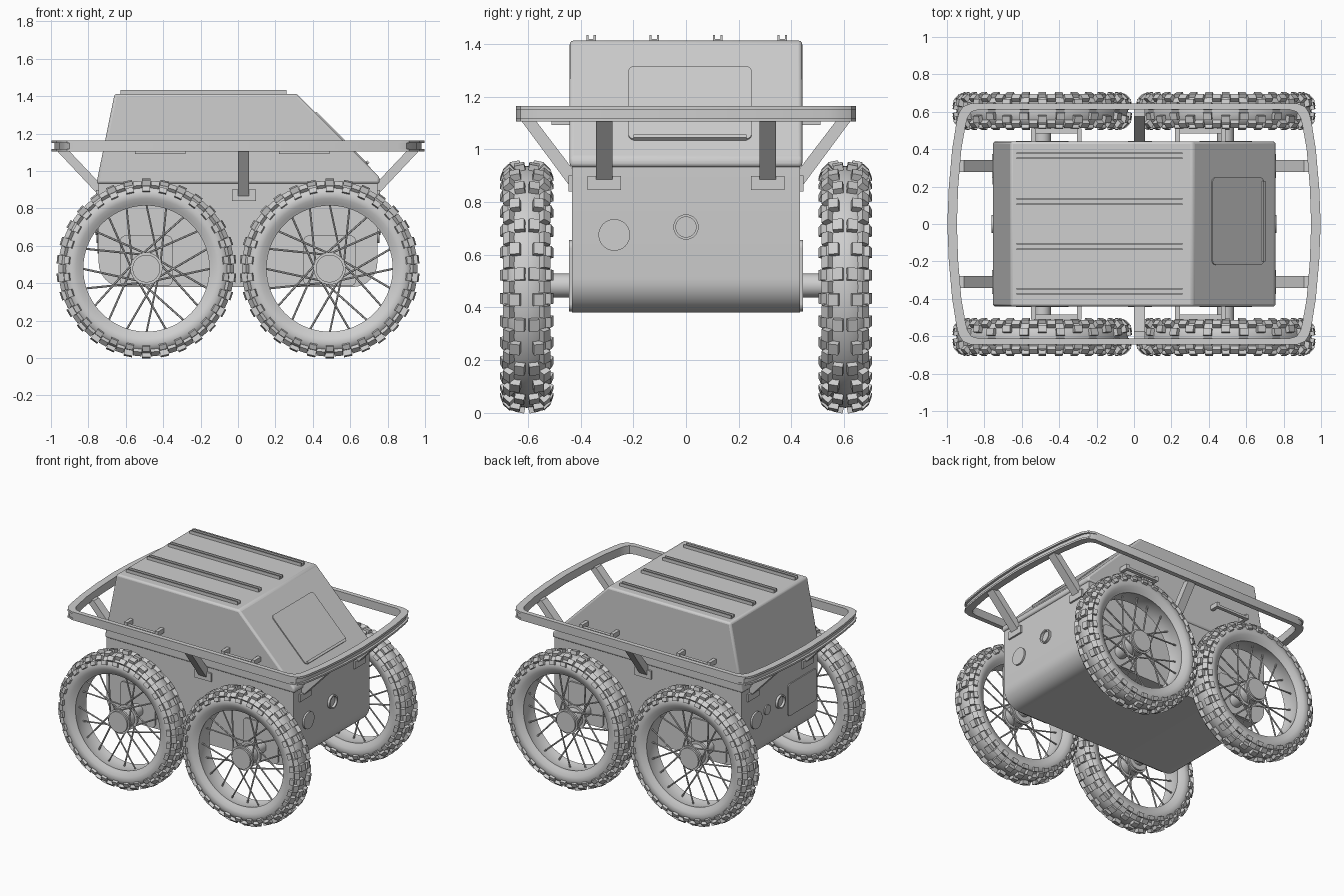
import bpy, bmesh, math
from mathutils import Vector, Matrix

if "Cube" in bpy.data.objects:
    bpy.data.objects.remove(bpy.data.objects["Cube"], do_unlink=True)

grey = bpy.data.materials.new("plain grey")
grey.use_nodes = True
GREY = (0.62, 0.62, 0.62, 1)
grey.diffuse_color = GREY
grey.node_tree.nodes["Principled BSDF"].inputs["Base Color"].default_value = GREY


def finish(name, bm, smooth=False, bevel=0):
    bmesh.ops.recalc_face_normals(bm, faces=bm.faces)
    me = bpy.data.meshes.new(name)
    bm.to_mesh(me)
    bm.free()
    me.materials.append(grey)
    ob = bpy.data.objects.new(name, me)
    bpy.context.collection.objects.link(ob)
    if bevel:
        mod = ob.modifiers.new("bevel", 'BEVEL')
        mod.width, mod.segments = bevel, 3
    if smooth:
        bpy.ops.object.select_all(action='DESELECT')
        bpy.context.view_layer.objects.active = ob
        ob.select_set(True)
        bpy.ops.object.shade_smooth_by_angle(angle=math.radians(35))
    return ob


MAPS = {'x': lambda u, v, w: (w, u, v),
        'y': lambda u, v, w: (u, w, v),
        'z': lambda u, v, w: (u, v, w)}


def add_prism(bm, pts, axis, lo, hi):
    f = MAPS[axis]
    a = [bm.verts.new(f(u, v, lo)) for u, v in pts]
    b = [bm.verts.new(f(u, v, hi)) for u, v in pts]
    n = len(pts)
    bm.faces.new(a)
    bm.faces.new(b)
    for i in range(n):
        bm.faces.new((a[i], a[(i + 1) % n], b[(i + 1) % n], b[i]))


def prism(name, pts, axis, lo, hi, smooth=False, bevel=0):
    bm = bmesh.new()
    add_prism(bm, pts, axis, lo, hi)
    return finish(name, bm, smooth, bevel)


def rect(u0, u1, v0, v1):
    return [(u0, v0), (u1, v0), (u1, v1), (u0, v1)]


def circle(cu, cv, r, n=32):
    return [(cu + r * math.cos(2 * math.pi * i / n), cv + r * math.sin(2 * math.pi * i / n)) for i in range(n)]


def rounded(pts, radii, steps=8):
    """Round each corner of a polygon with a curve of the given size."""
    out = []
    for i, p in enumerate(pts):
        p, r = Vector(p), radii[i]
        if r == 0:
            out.append(tuple(p))
            continue
        a = p + (Vector(pts[i - 1]) - p).normalized() * r
        b = p + (Vector(pts[(i + 1) % len(pts)]) - p).normalized() * r
        c = a + b - p
        for k in range(steps + 1):
            t = k / steps * math.pi / 2
            out.append(tuple(c + (a - c) * math.cos(t) + (b - c) * math.sin(t)))
    return out


def lathe(bm, profile, n):
    """Revolve a closed (y, r) profile around the y axis."""
    rings = []
    for i in range(n):
        t = 2 * math.pi * i / n
        rings.append([bm.verts.new((r * math.cos(t), y, r * math.sin(t))) for y, r in profile])
    m = len(profile)
    for i in range(n):
        p, q = rings[i], rings[(i + 1) % n]
        for j in range(m):
            bm.faces.new((p[j], p[(j + 1) % m], q[(j + 1) % m], q[j]))


# Lower hull and cabin shell
hull = rounded(rect(-0.745, 0.745, 0.38, 0.935), [0.13, 0.13, 0, 0])
prism("hull", hull, 'y', -0.432, 0.432, smooth=True)
cabin = [(-0.757, 0.932), (0.757, 0.932), (0.757, 0.967), (0.315, 1.412), (-0.66, 1.412)]
prism("cabin", cabin, 'y', -0.441, 0.441, smooth=True, bevel=0.014)

# Hatch on the sloping face, with a lip along its lower edge
hatch_frame = Matrix.Translation((0.552, 0.015, 1.172)) @ Matrix.Rotation(math.radians(45.3), 4, 'Y')
hatch = prism("slope_hatch", rounded(rect(-0.195, 0.195, -0.233, 0.233), [0.025] * 4), 'z', -0.01, 0.008)
lip = prism("hatch_lip", rect(0.18, 0.197, -0.215, 0.215), 'z', 0, 0.018)
for ob in (hatch, lip):
    ob.matrix_world = hatch_frame

# Roof channels
for i, y in enumerate((-0.36, -0.12, 0.12, 0.365)):
    channel = [(y - 0.018, 1.408), (y + 0.018, 1.408), (y + 0.018, 1.434), (y + 0.01, 1.434),
               (y + 0.01, 1.418), (y - 0.01, 1.418), (y - 0.01, 1.434), (y - 0.018, 1.434)]
    prism(f"roof_channel_{i + 1}", channel, 'x', -0.627, 0.26)


# Guard rail: quarter outlines mirrored into full loops
def full_loop(q):
    half = q + [(-x, y) for x, y in reversed(q)]
    return half + [(x, -y) for x, y in reversed(half) if y > 0]


OUTER = [(0.998, 0), (0.99, 0.2), (0.972, 0.4), (0.95, 0.54), (0.938, 0.59), (0.915, 0.628), (0.87, 0.645)]
INNER = [(0.947, 0), (0.94, 0.2), (0.923, 0.4), (0.9, 0.53), (0.89, 0.57), (0.87, 0.6), (0.83, 0.612)]


def ring(name, outer, inner, z0, z1):
    bm = bmesh.new()
    o, i = full_loop(outer), full_loop(inner)
    loops = [[bm.verts.new((x, y, z)) for x, y in l] for l, z in ((o, z0), (o, z1), (i, z1), (i, z0))]
    n = len(o)
    for a in range(4):
        p, q = loops[a], loops[(a + 1) % 4]
        for k in range(n):
            bm.faces.new((p[k], p[(k + 1) % n], q[(k + 1) % n], q[k]))
    return finish(name, bm, smooth=True)


ring("rail_lower_lip", OUTER, INNER, 1.105, 1.118)
ring("rail_web", [(x * 0.984, y) for x, y in OUTER], INNER, 1.118, 1.149)
ring("rail_upper_lip", OUTER, INNER, 1.149, 1.164)

# Rail struts with mounting pads, plus grab handles on the cabin sides
for s, side in ((1, "back"), (-1, "front")):
    strut = [(s * y, z) for y, z in ((0.43, 0.845), (0.63, 1.115), (0.575, 1.115), (0.43, 0.925))]
    prism(f"{side}_strut", strut, 'x', 0.0, 0.06)
    prism(f"{side}_strut_pad", rect(-0.033, 0.097, 0.84, 0.9), 'y', s * 0.425, s * 0.445)
    for x0, x1, end in ((-0.55, -0.28, "right"), (0.22, 0.49, "left")):
        bm = bmesh.new()
        add_prism(bm, rect(x0, x1, 1.092, 1.108), 'y', s * 0.485, s * 0.51)
        for x in (x0, x1 - 0.025):
            add_prism(bm, rect(x, x + 0.025, 1.092, 1.125), 'y', s * 0.435, s * 0.51)
        finish(f"{side}_{end}_handle", bm)
for s, end in ((1, "left"), (-1, "right")):
    for y in (-0.31, 0.31):
        tag = f"{end}_{'back' if y > 0 else 'front'}"
        strut = [(s * x, z) for x, z in ((0.735, 0.86), (0.975, 1.115), (0.91, 1.115), (0.735, 0.93))]
        prism(f"{tag}_end_strut", strut, 'y', y - 0.031, y + 0.031)
        prism(f"{tag}_end_strut_pad", rect(y - 0.063, y + 0.063, 0.845, 0.898), 'x', s * 0.735, s * 0.758)


# Ports and covers on the end faces
def port_ring(name, y, z, r, x0, x1):
    bm = bmesh.new()
    lathe(bm, [(x0, r), (x1, r), (x1, r * 0.8), (x0, r * 0.8)], 32)
    ob = finish(name, bm, smooth=True)
    ob.matrix_world = Matrix.Translation((0, y, z)) @ Matrix.Rotation(-math.pi / 2, 4, 'Z')


prism("left_round_cover", circle(-0.272, 0.675, 0.06), 'x', 0.735, 0.757, smooth=True)
port_ring("left_port_ring", 0, 0.705, 0.048, 0.735, 0.762)
prism("right_round_cover", circle(0.272, 0.675, 0.06), 'x', -0.757, -0.735, smooth=True)
prism("right_small_cover", circle(0.145, 0.7, 0.035), 'x', -0.753, -0.735, smooth=True)
port_ring("right_port_ring", 0, 0.705, 0.048, -0.762, -0.735)
prism("right_panel", rounded(rect(-0.41, -0.09, 0.56, 0.79), [0.02] * 4), 'x', -0.752, -0.735)

# Wheel meshes, built once around the y axis
TIRE = [(-0.062, 0.337), (-0.07, 0.352), (-0.084, 0.375), (-0.089, 0.402), (-0.078, 0.43), (-0.045, 0.452)]
tire_profile = TIRE + [(0, 0.459)] + [(-y, r) for y, r in reversed(TIRE)] + [(0.03, 0.345), (-0.03, 0.345)]
R_WHEEL = 0.478
ROWS = 30


def make_tire(name):
    bm = bmesh.new()
    lathe(bm, tire_profile, 72)
    for i in range(ROWS):
        turn = Matrix.Rotation(2 * math.pi * i / ROWS, 4, 'Y')
        half_turn = Matrix.Rotation(2 * math.pi * (i + 0.5) / ROWS, 4, 'Y')
        y_mid = 0.026 if i % 2 else 0.043
        for s in (-1, 1):
            # tread block, shoulder block and side block: (rotation, y, radius, tilt, size)
            for rot, y, r, tilt, size in (
                    (turn, y_mid, 0.462, 0.2, (0.046, 0.038, 0.03)),
                    (half_turn, 0.068, 0.447, 0.75, (0.046, 0.034, 0.03)),
                    (turn, 0.086, 0.425, 1.2, (0.04, 0.028, 0.022))):
                m = (rot @ Matrix.Translation((0, s * y, r)) @ Matrix.Rotation(-s * tilt, 4, 'X')
                     @ Matrix.Diagonal((*size, 1)))
                bmesh.ops.create_cube(bm, size=1, matrix=m)
    return finish(name, bm, smooth=True)


def make_spokes(name):
    bm = bmesh.new()
    for i in range(20):
        s = 1 if i % 2 else -1
        a = 2 * math.pi * i / 20
        b = a + (1.1 if (i // 2) % 2 else -1.1)
        p = Vector((0.075 * math.cos(b), s * 0.042, 0.075 * math.sin(b)))
        q = Vector((0.343 * math.cos(a), s * 0.012, 0.343 * math.sin(a)))
        m = Matrix.Translation((p + q) / 2) @ (q - p).to_track_quat('Z', 'Y').to_matrix().to_4x4()
        bmesh.ops.create_cone(bm, segments=6, radius1=0.0055, radius2=0.0055, depth=(q - p).length,
                              cap_ends=True, matrix=m)
    return finish(name, bm, smooth=True)


def make_hub(name):
    bm = bmesh.new()
    add_prism(bm, circle(0, 0, 0.068), 'y', -0.055, 0.055)
    for s in (-1, 1):
        add_prism(bm, circle(0, 0, 0.086), 'y', s * 0.034, s * 0.05)
        add_prism(bm, circle(0, 0, 0.074), 'y', s * 0.05, s * 0.062)
    return finish(name, bm, smooth=True)


# Four wheels with axles and motor plates
parts = [make_tire("tire"), make_spokes("spokes"), make_hub("hub")]
first = True
for s, side in ((1, "back"), (-1, "front")):
    for x, end in ((0.49, "left"), (-0.49, "right")):
        for part in parts:
            base = part.name.split("_")[-1]
            ob = part if first else part.copy()
            if not first:
                bpy.context.collection.objects.link(ob)
            ob.name = f"{side}_{end}_{base}"
            ob.location = (x, s * 0.604, R_WHEEL)
        first = False
        prism(f"{side}_{end}_axle", circle(x, R_WHEEL + 0.005, 0.045), 'y', s * 0.42, s * 0.56, smooth=True)
        plate = rounded(rect(x - 0.14, x + 0.14, 0.385, 0.655), [0.03] * 4)
        prism(f"{side}_{end}_motor_plate", plate, 'y', s * 0.425, s * 0.443)
